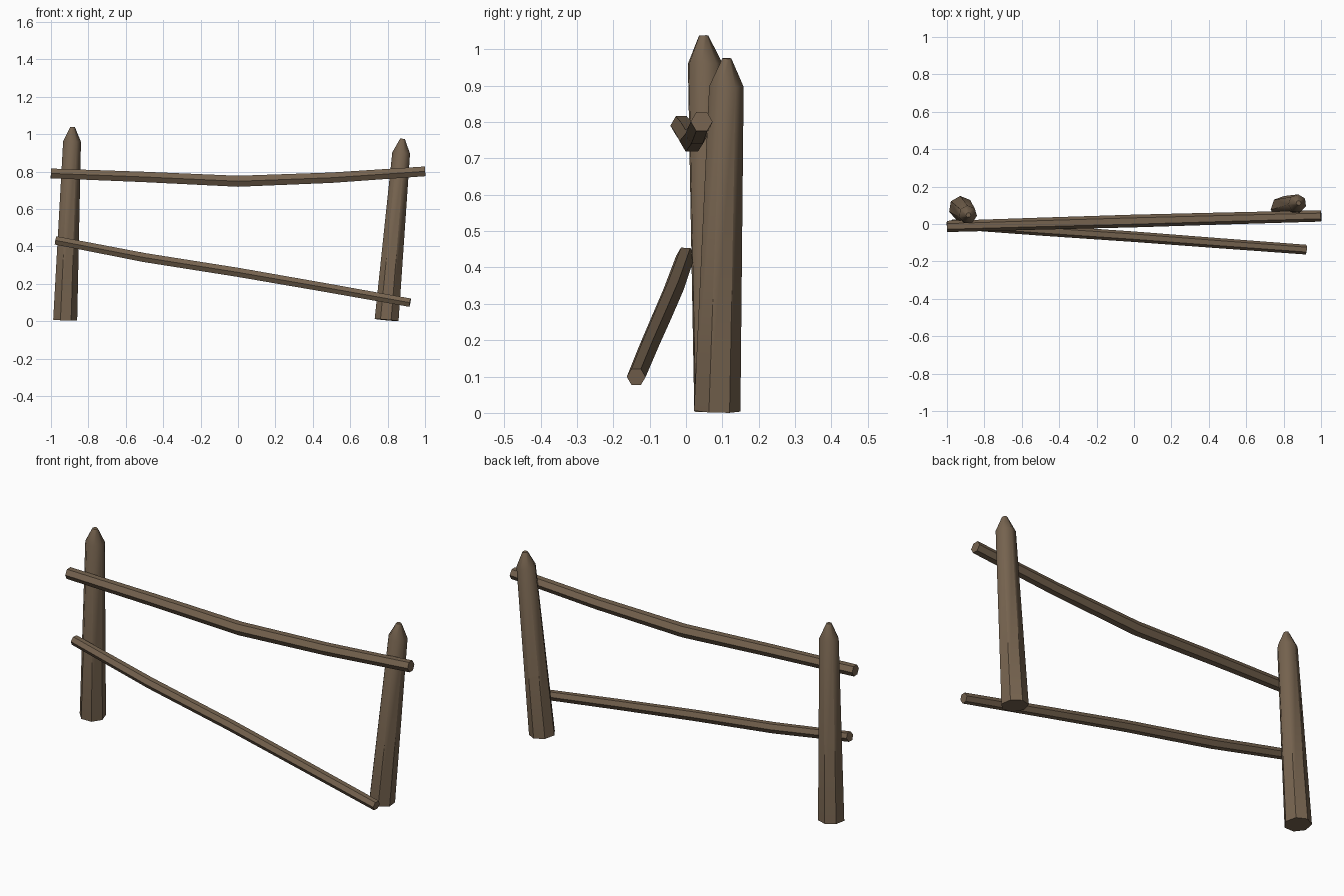
import bpy, bmesh
from math import sin, cos, pi, radians
from mathutils import Vector

if "Cube" in bpy.data.objects:
    bpy.data.objects.remove(bpy.data.objects["Cube"])

wood = bpy.data.materials.new("weathered_wood")
wood.diffuse_color = (0.18, 0.125, 0.078, 1)
wood.use_nodes = True
wood.node_tree.nodes["Principled BSDF"].inputs["Base Color"].default_value = wood.diffuse_color


def sweep(name, points, radii, sides, phase, ref):
    """Closed faceted tube through points, rings square to the path."""
    pts = [Vector(p) for p in points]
    bm = bmesh.new()
    rings = []
    for i, (p, r) in enumerate(zip(pts, radii)):
        t = (pts[min(i + 1, len(pts) - 1)] - pts[max(i - 1, 0)]).normalized()
        u = (ref - t * ref.dot(t)).normalized()
        v = t.cross(u)
        angles = [radians(phase) + 2 * pi * k / sides for k in range(sides)]
        rings.append([bm.verts.new(p + r * (u * cos(a) + v * sin(a))) for a in angles])
    for a, b in zip(rings, rings[1:]):
        for k in range(sides):
            n = (k + 1) % sides
            bm.faces.new((a[k], a[n], b[n], b[k]))
    bm.faces.new(rings[0][::-1])
    bm.faces.new(rings[-1])
    bmesh.ops.recalc_face_normals(bm, faces=bm.faces)
    mesh = bpy.data.meshes.new(name)
    bm.to_mesh(mesh)
    bm.free()
    mesh.materials.append(wood)
    obj = bpy.data.objects.new(name, mesh)
    bpy.context.collection.objects.link(obj)
    # soft along the length, crisp facet edges
    bpy.ops.object.select_all(action='DESELECT')
    obj.select_set(True)
    bpy.context.view_layer.objects.active = obj
    bpy.ops.object.shade_smooth_by_angle(angle=radians(50))
    return obj


def post(name, base, tip, phase):
    """Leaning seven-sided post with a sharpened top."""
    b, t = Vector(base), Vector(tip)
    shoulder = t + (b - t).normalized() * 0.077
    sweep(name, [b, shoulder, t], [0.066, 0.049, 0.013], 7, phase, Vector((1, 0, 0)))


# Posts
post("left_post", (-0.925, 0.084, 0.006), (-0.885, 0.048, 1.038), -9)
post("right_post", (0.796, 0.084, 0.006), (0.88, 0.112, 0.975), 33)

# Sagging top rail
sweep("top_rail",
      [(-1, -0.013, 0.79), (-0.5, 0.002, 0.771), (0, 0.016, 0.748),
       (0.5, 0.03, 0.767), (1, 0.043, 0.801)],
      [0.03, 0.032, 0.034, 0.032, 0.03], 6, 0, Vector((0, 1, 0)))

# Fallen lower rail, right end dropped forward
sweep("lower_rail",
      [(-0.975, -0.001, 0.432), (-0.5, -0.034, 0.34), (0, -0.068, 0.261),
       (0.46, -0.103, 0.181), (0.92, -0.137, 0.099)],
      [0.026, 0.028, 0.028, 0.027, 0.026], 6, 0, Vector((0, 1, 0)))
